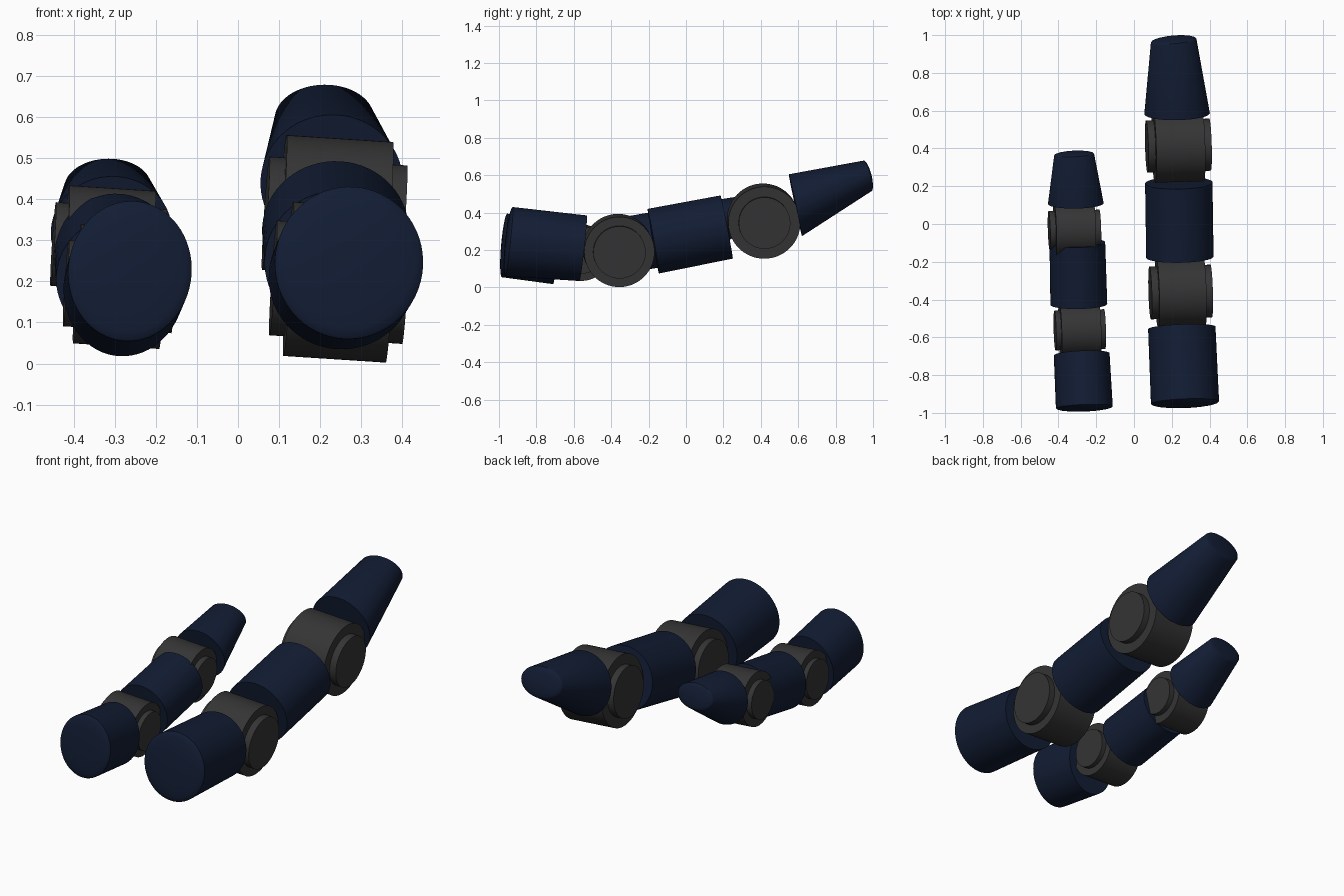
import bpy, bmesh, math
from mathutils import Vector

if "Cube" in bpy.data.objects:
    bpy.data.objects.remove(bpy.data.objects["Cube"])

SIDES = 64


def material(name, color):
    m = bpy.data.materials.new(name)
    m.diffuse_color = (*color, 1)
    m.use_nodes = True
    m.node_tree.nodes["Principled BSDF"].inputs["Base Color"].default_value = m.diffuse_color
    return m


NAVY = material("navy", (0.006, 0.012, 0.034))
DARK = material("dark_grey", (0.035, 0.035, 0.035))


def finish(name, bm, mat):
    bmesh.ops.recalc_face_normals(bm, faces=bm.faces)
    me = bpy.data.meshes.new(name)
    bm.to_mesh(me)
    bm.free()
    me.materials.append(mat)
    ob = bpy.data.objects.new(name, me)
    bpy.context.collection.objects.link(ob)
    bpy.ops.object.select_all(action='DESELECT')
    ob.select_set(True)
    bpy.context.view_layer.objects.active = ob
    bpy.ops.object.shade_smooth_by_angle(angle=math.radians(35))
    return ob


def ring(x, top, bottom, half_width, yaw=0.03):
    """Ellipse frame: centre, sideways half axis, upright half axis."""
    t, b = Vector((x + 0.012, *top)), Vector((x - 0.012, *bottom))
    return (t + b) / 2, Vector((1, yaw, -0.06)) * half_width, (t - b) / 2


def domed(frame, out, depth):
    """Shrinking ellipses that round off an end."""
    c, u, v = frame
    return [(c + out * depth * math.sin(a), u * math.cos(a), v * math.cos(a))
            for a in (math.radians(d) for d in (15, 30, 45, 60, 75, 86))]


def segment(name, start, end, dome_start=0, dome_end=0):
    """Tapered tube lofted between two ellipses, with optional domes."""
    axis = (end[0] - start[0]).normalized()
    frames = [start, end]
    if dome_start:
        frames = domed(start, -axis, dome_start)[::-1] + frames
    if dome_end:
        frames += domed(end, axis, dome_end)
    bm = bmesh.new()
    loops = []
    for c, u, v in frames:
        angles = (2 * math.pi * i / SIDES for i in range(SIDES))
        loops.append([bm.verts.new(c + u * math.cos(a) + v * math.sin(a)) for a in angles])
    for p, q in zip(loops, loops[1:]):
        for i in range(SIDES):
            j = (i + 1) % SIDES
            bm.faces.new((p[i], p[j], q[j], q[i]))
    bm.faces.new(loops[0])
    bm.faces.new(loops[-1])
    finish(name, bm, NAVY)


def hinge(name, centre, radius, half_body, pin_radius, half_pin):
    """Wide drum with a smaller pin showing at both ends."""
    rot = Vector((1, 0.03, -0.065)).to_track_quat('Z', 'Y').to_matrix().to_4x4()
    for part, r, h in (("drum", radius, half_body), ("pin", pin_radius, half_pin)):
        bm = bmesh.new()
        bmesh.ops.create_cone(bm, cap_ends=True, segments=SIDES, radius1=r, radius2=r, depth=2 * h)
        bm.transform(rot)
        bmesh.ops.translate(bm, vec=Vector(centre), verts=bm.verts)
        finish(f"{name}_{part}", bm, DARK)


# Large finger
segment("large_base_segment",
        ring(0.27, (-0.925, 0.43), (-0.965, 0.06), 0.18),
        ring(0.253, (-0.53, 0.385), (-0.57, 0.035), 0.178), dome_start=0.022)
hinge("large_lower_hinge", (0.247, -0.36, 0.198), 0.188, 0.125, 0.14, 0.162)
segment("large_middle_segment",
        ring(0.243, (-0.205, 0.42), (-0.145, 0.075), 0.178),
        ring(0.237, (0.185, 0.492), (0.25, 0.155), 0.178))
hinge("large_upper_hinge", (0.235, 0.415, 0.355), 0.193, 0.13, 0.138, 0.168)
segment("large_tip_segment",
        ring(0.228, (0.55, 0.605), (0.62, 0.275), 0.173),
        ring(0.21, (0.95, 0.678), (0.99, 0.515), 0.12, 0.1), dome_end=0.02)

# Small finger
segment("small_base_segment",
        ring(-0.263, (-0.955, 0.395), (-0.985, 0.055), 0.15),
        ring(-0.277, (-0.67, 0.352), (-0.71, 0.018), 0.147), dome_start=0.018)
hinge("small_lower_hinge", (-0.287, -0.56, 0.187), 0.145, 0.105, 0.105, 0.132)
segment("small_middle_segment",
        ring(-0.292, (-0.45, 0.357), (-0.40, 0.06), 0.15),
        ring(-0.3, (-0.125, 0.413), (-0.075, 0.12), 0.147))
hinge("small_upper_hinge", (-0.315, -0.03, 0.282), 0.145, 0.105, 0.102, 0.135)
segment("small_tip_segment",
        ring(-0.308, (0.082, 0.455), (0.135, 0.185), 0.147),
        ring(-0.317, (0.352, 0.498), (0.382, 0.36), 0.105, 0.06), dome_end=0.016)
